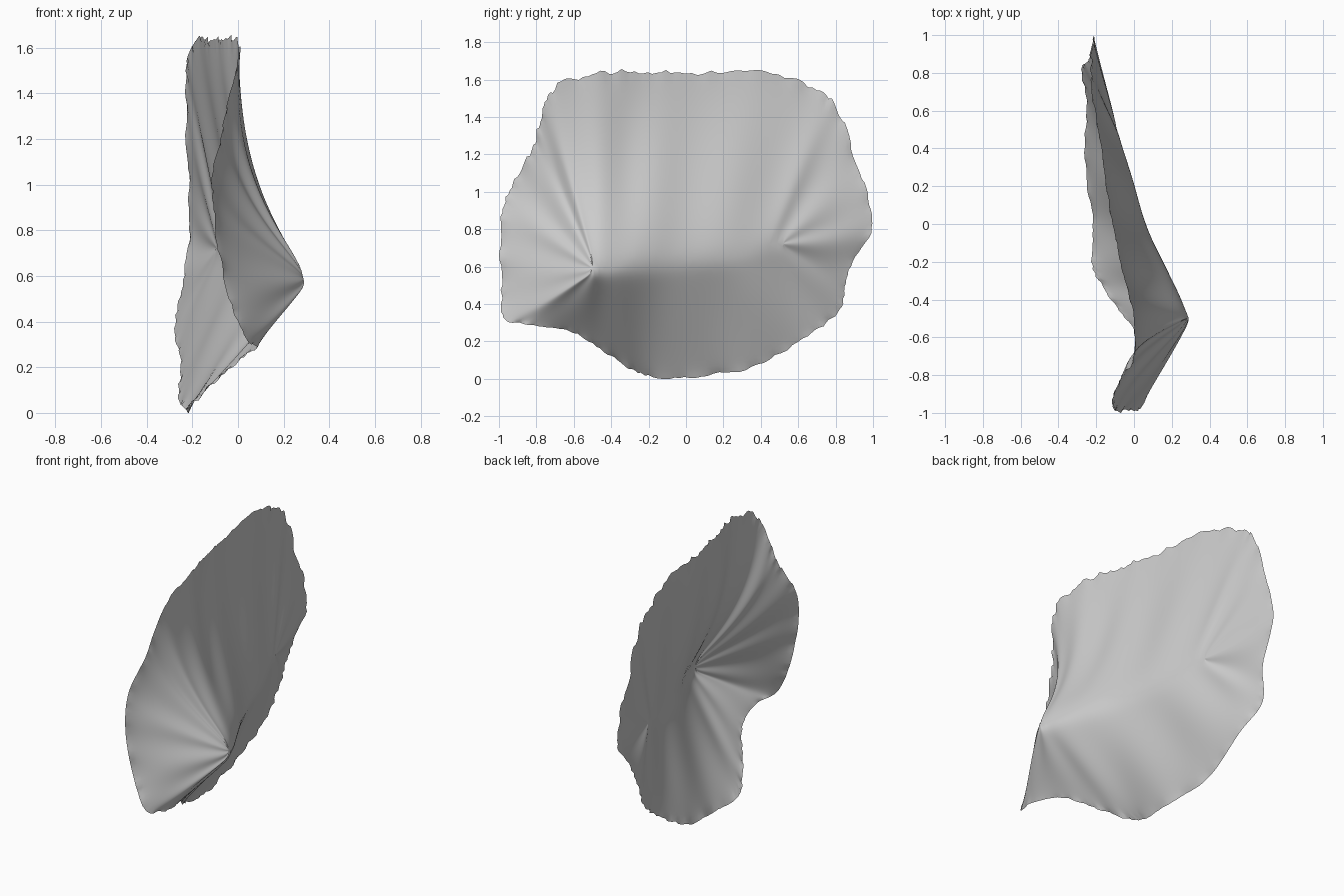
import bpy, bmesh, math, random

random.seed(4)
if "Cube" in bpy.data.objects:
    bpy.data.objects.remove(bpy.data.objects["Cube"])

# Ridge control points: y, z, x
RIDGE = [(-.48, .58, .3), (-.28, .61, .21), (-.04, .63, .085),
         (.235, .66, 0), (.5, .72, -.09)]

# Rim control points: y, z, x, falloff power, position on the ridge it springs from
RIM = [
    (1, .83, -.21, 1, 4), (.93, 1.1, -.22, 1, 4), (.82, 1.41, -.23, 1, 3.8),
    (.68, 1.56, -.22, 1.1, 3.5), (.35, 1.64, -.17, 1.3, 2.8), (0, 1.64, -.11, 1.7, 1.9),
    (-.25, 1.64, -.06, 2.2, 1), (-.48, 1.64, 0, 2.7, .3), (-.7, 1.55, 0, 2.5, 0),
    (-.78, 1.38, -.04, 2, 0), (-.83, 1.22, -.07, 1.7, 0), (-.94, 1.03, -.11, 1.4, 0),
    (-.99, .82, -.1, 1.2, 0), (-.99, .55, -.05, 1, 0), (-.97, .33, .03, 1, 0),
    (-.82, .29, .08, 1, 0), (-.6, .25, .02, 1, 0), (-.4, .12, -.12, 1, .3),
    (-.22, .02, -.22, 1, .9), (.02, .01, -.22, 1, 1.9), (.35, .06, -.26, 1, 2.8),
    (.65, .23, -.25, 1, 3.5), (.82, .37, -.28, 1, 3.9), (.87, .58, -.24, 1, 4),
]
STEPS, RINGS, SNAP = 10, 28, 6


def curve(points, t):
    """Catmull-Rom blend of four neighbouring control points."""
    a, b, c, d = points
    return [q + t / 2 * (r - p + t * (2 * p - 5 * q + 4 * r - s
            + t * (3 * (q - r) + s - p))) for p, q, r, s in zip(a, b, c, d)]


def ridge_point(u):
    last = len(RIDGE) - 1
    i = min(int(u), last - 1)
    return curve([RIDGE[min(max(i + k, 0), last)] for k in (-1, 0, 1, 2)], u - i)


def rim_point(i, t):
    return curve([RIM[(i + k) % len(RIM)] for k in (-1, 0, 1, 2)], t)


def soften(t, soft):
    """Round off the crest of the sheet."""
    return (math.hypot(t, soft) - soft) / (math.hypot(1, soft) - soft)


# One spoke from the ridge to each rim sample, with a ragged outer edge
bm = bmesh.new()
spokes = []
wobble = 0
for i in range(len(RIM)):
    for k in range(STEPS):
        y, z, x, power, u = rim_point(i, k / STEPS)
        u = min(max(u, 0), len(RIDGE) - 1)
        wobble = wobble * .5 + random.uniform(-.014, .014)
        wave = math.cos(math.tau / 1.5 * (i + k / STEPS - 4))
        root_y, root_z, root_x = ridge_point(u)
        spoke = [bm.verts.new(ridge_point(round(u * SNAP) / SNAP))]
        for r in range(1, RINGS + 1):
            t = r / RINGS
            reach = t * (1 + wobble * t ** 8)
            fall = (1 - soften(t, .06 - .012 * u)) ** power
            # Shallow folds run out from the ridge
            fold = .009 * wave * math.sin(math.pi * t)
            spoke.append(bm.verts.new((
                root_y + (y - root_y) * reach,
                max(0, root_z + (z - root_z) * reach),
                x + (root_x - x) * fall + fold + wobble * .4 * t ** 8)))
        spokes.append(spoke)

# Skin between neighbouring spokes, then join along the ridge
for a, b in zip(spokes, spokes[1:] + spokes[:1]):
    for r in range(RINGS):
        bm.faces.new((a[r], a[r + 1], b[r + 1], b[r]))
for v in bm.verts:
    v.co = v.co.zxy
bmesh.ops.remove_doubles(bm, verts=bm.verts, dist=.0005)

# Relax the inside so that the ridge and folds blend softly
inner = [v for v in bm.verts if not v.is_boundary]
for _ in range(14):
    bmesh.ops.smooth_vert(bm, verts=inner, factor=.5,
                          use_axis_x=True, use_axis_y=True, use_axis_z=True)
for f in bm.faces:
    f.smooth = True

mesh = bpy.data.meshes.new("curved_sheet")
bm.to_mesh(mesh)
bm.free()
sheet = bpy.data.objects.new("curved_sheet", mesh)
bpy.context.collection.objects.link(sheet)

# Plain grey surface
grey = bpy.data.materials.new("light_grey")
grey.use_nodes = True
colour = (.6, .6, .6, 1)
grey.diffuse_color = colour
grey.node_tree.nodes["Principled BSDF"].inputs["Base Color"].default_value = colour
mesh.materials.append(grey)
